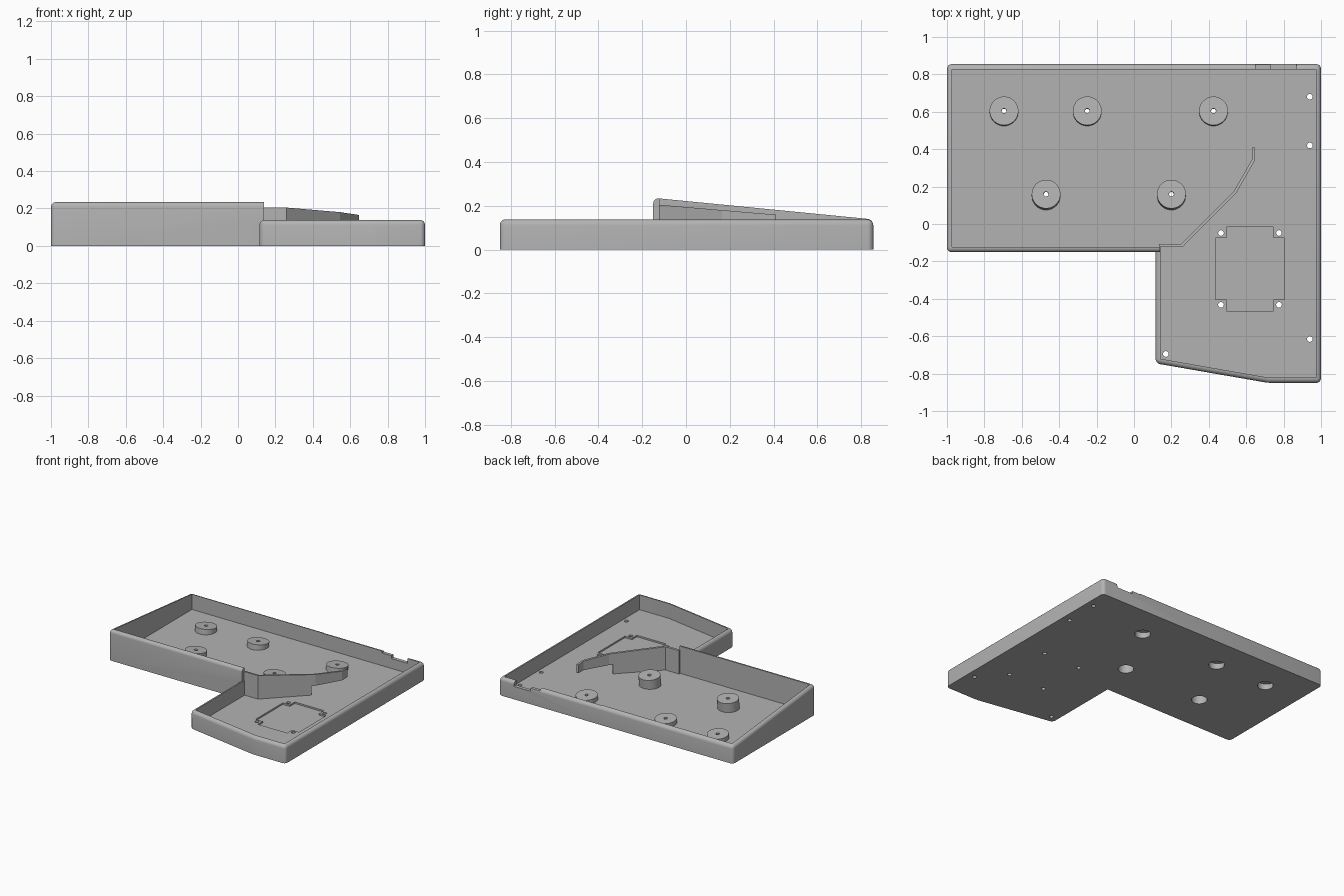
import bpy, bmesh, math
from mathutils import Vector

old = bpy.data.objects.get("Cube")
if old:
    bpy.data.objects.remove(old, do_unlink=True)

grey = bpy.data.materials.new("plain grey")
grey.use_nodes = True
grey.diffuse_color = (0.45, 0.45, 0.45, 1)
grey.node_tree.nodes["Principled BSDF"].inputs["Base Color"].default_value = grey.diffuse_color

SLOPE = 0.098          # fall of the raised rim towards the back
TILT = -math.atan(SLOPE)
RIM, WALL, FLOOR = 0.138, 0.028, 0.024
BACK, STEP = 0.855, -0.15


def finish(name, bm):
    bmesh.ops.recalc_face_normals(bm, faces=bm.faces)
    mesh = bpy.data.meshes.new(name)
    bm.to_mesh(mesh)
    bm.free()
    mesh.materials.append(grey)
    obj = bpy.data.objects.new(name, mesh)
    bpy.context.collection.objects.link(obj)
    return obj


def prism(name, outline, bottom, top, rounded=None):
    """Extrude an outline; top is a function of y; round edges picked by a rule."""
    bm = bmesh.new()
    low = [bm.verts.new((x, y, bottom)) for x, y in outline]
    high = [bm.verts.new((x, y, top(y))) for x, y in outline]
    bm.faces.new(low)
    bm.faces.new(high)
    for i in range(len(low)):
        j = (i + 1) % len(low)
        bm.faces.new((low[i], low[j], high[j], high[i]))
    bmesh.ops.recalc_face_normals(bm, faces=bm.faces)
    if rounded:
        edges = [e for e in bm.edges if rounded(e.verts[0].co, e.verts[1].co)]
        bmesh.ops.bevel(bm, geom=edges, offset=0.026, segments=5, profile=0.5, affect='EDGES')
    return finish(name, bm)


def box(name, x0, x1, y0, y1, z0, z1):
    return prism(name, [(x0, y0), (x1, y0), (x1, y1), (x0, y1)], z0, lambda y: z1)


def cylinder(name, x, y, radius, z0, z1, tilt=0):
    bm = bmesh.new()
    bmesh.ops.create_cone(bm, cap_ends=True, segments=32, radius1=radius, radius2=radius, depth=z1 - z0)
    obj = finish(name, bm)
    obj.location = (x, y, (z0 + z1) / 2)
    obj.rotation_euler.x = tilt
    return obj


def combine(target, tool, operation):
    mod = target.modifiers.new("combine", 'BOOLEAN')
    mod.operation, mod.object, mod.solver = operation, tool, 'EXACT'
    bpy.context.view_layer.objects.active = target
    bpy.ops.object.modifier_apply(modifier=mod.name)
    bpy.data.objects.remove(tool, do_unlink=True)


def smooth(obj):
    bpy.ops.object.select_all(action='DESELECT')
    obj.select_set(True)
    bpy.context.view_layer.objects.active = obj
    bpy.ops.object.shade_smooth_by_angle(angle=math.radians(30))


# Tray: sloped main block joined to the low side block
def main_edges(a, b):
    on_left = a.x < -0.9 and b.x < -0.9
    on_top = min(a.z, b.z) > 0.1
    return (on_left and max(a.z, b.z) > 0.1) or (on_top and abs(a.y - b.y) < 0.01)


def side_edges(a, b):
    joint = a.x < 0.2 and b.x < 0.2 and min(a.y, b.y) > 0.8
    return max(a.z, b.z) > 0.1 and not joint


tray = prism("tray", [(-1, STEP), (0.14, STEP), (0.14, BACK), (-1, BACK)], 0,
             lambda y: RIM + SLOPE * (BACK - y), main_edges)
side = prism("side_block", [(0.115, -0.745), (0.72, -0.85), (1, -0.85), (1, BACK), (0.115, BACK)], 0,
             lambda y: RIM, side_edges)
combine(tray, side, 'UNION')

# Hollow interior
inner = 1 - WALL
cavity = prism("cavity", [(-inner, STEP + WALL), (0.143, STEP + WALL), (0.143, -0.721),
                          (0.722, -0.822), (inner, -0.822), (inner, BACK - WALL), (-inner, BACK - WALL)],
               FLOOR, lambda y: 0.5)
combine(tray, cavity, 'DIFFERENCE')

# Cable notches in the back wall
combine(tray, box("port_notch", 0.73, 0.87, 0.8, 0.9, 0.1, 0.3), 'DIFFERENCE')
combine(tray, box("rim_notch", 0.65, 0.735, 0.8, 0.9, 0.122, 0.3), 'DIFFERENCE')

# Cross-shaped board recess in the floor
cx, cy = 0.62, -0.24
for wide, deep in ((0.185, 0.165), (0.125, 0.225)):
    combine(tray, box("board_recess", cx - wide, cx + wide, cy - deep, cy + deep, 0.012, 0.1), 'DIFFERENCE')

# Screw holes through the floor
holes = [(cx + sx * 0.155, cy + sy * 0.192) for sx in (-1, 1) for sy in (-1, 1)]
holes += [(0.94, 0.68), (0.94, 0.42), (0.94, -0.615), (0.17, -0.695)]
for x, y in holes:
    combine(tray, cylinder("screw_hole", x, y, 0.015, -0.05, 0.06), 'DIFFERENCE')

# Tilted standoffs, hollow from below
for n, (x, y) in enumerate([(-0.695, 0.605), (-0.25, 0.605), (0.425, 0.605), (-0.47, 0.16), (0.2, 0.16)]):
    top = 0.058 + SLOPE * (0.605 - y)
    base = 0.012 - top
    profile = [(0.013, 0), (0.077, 0), (0.077, base), (0.055, base), (0.055, -0.02), (0.013, -0.02)]
    bm = bmesh.new()
    ring = [bm.verts.new((r, 0, z)) for r, z in profile]
    loop = [bm.edges.new((ring[i], ring[i - 1])) for i in range(len(ring))]
    bmesh.ops.spin(bm, geom=ring + loop, cent=(0, 0, 0), axis=(0, 0, 1), angle=math.tau, steps=40)
    bmesh.ops.remove_doubles(bm, verts=bm.verts, dist=0.0001)
    post = finish("standoff_%d" % (n + 1), bm)
    post.location = (x, y, top)
    post.rotation_euler.x = TILT
    smooth(post)
    low_y = y - SLOPE * (top - FLOOR / 2)
    combine(tray, cylinder("standoff_bore", x, low_y, 0.055, -0.038, 0.062, TILT), 'DIFFERENCE')
smooth(tray)


# Angled divider: full height first, then a raised strip
def divider(name, path, bottom):
    pts = [Vector(p) for p in path]
    left, right = [], []
    for i, p in enumerate(pts):
        dirs = [(pts[k + 1] - pts[k]).normalized() for k in (i - 1, i) if 0 <= k < len(pts) - 1]
        along = sum(dirs, Vector((0, 0))).normalized()
        normal = Vector((-along.y, along.x)) * 0.008 / along.dot(dirs[0])
        left.append(p + normal)
        right.append(p - normal)
    return prism(name, [tuple(p) for p in left + right[::-1]], bottom,
                 lambda y: 0.205 - 0.085 * (y + 0.125))


divider("divider_wall", [(0.135, -0.116), (0.255, -0.116), (0.52, 0.15)], 0.02)
divider("divider_strip", [(0.51, 0.14), (0.54, 0.17), (0.64, 0.345), (0.64, 0.41)], 0.095)
